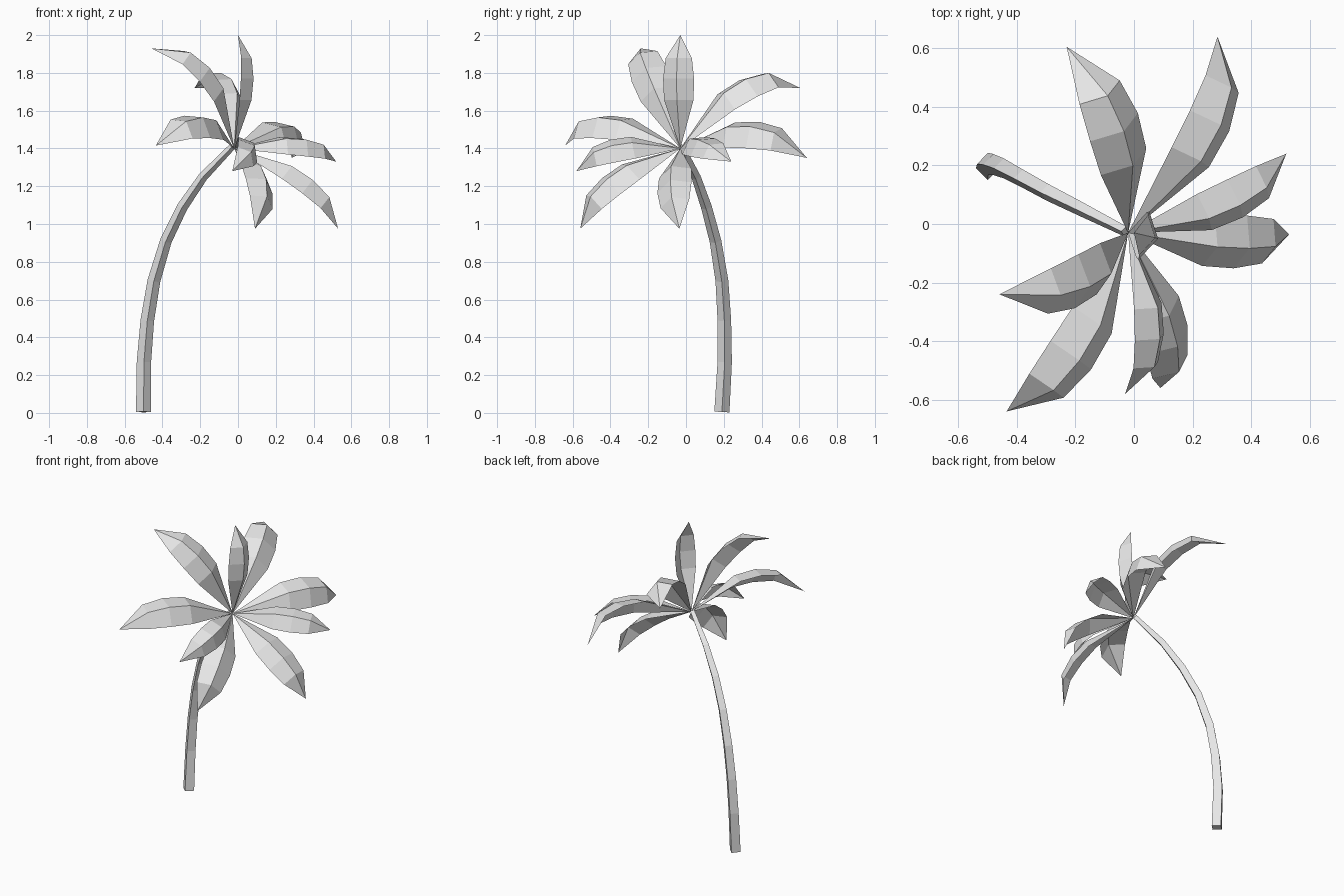
import bpy
import bmesh
from mathutils import Vector

if "Cube" in bpy.data.objects:
    bpy.data.objects.remove(bpy.data.objects["Cube"])

grey = bpy.data.materials.new("light_grey")
grey.diffuse_color = (0.8, 0.8, 0.8, 1)
grey.use_nodes = True
grey.node_tree.nodes["Principled BSDF"].inputs["Base Color"].default_value = grey.diffuse_color


def make_object(name, bm):
    bmesh.ops.recalc_face_normals(bm, faces=bm.faces)
    mesh = bpy.data.meshes.new(name)
    bm.to_mesh(mesh)
    bm.free()
    mesh.materials.append(grey)
    obj = bpy.data.objects.new(name, mesh)
    bpy.context.collection.objects.link(obj)
    return obj


# Curved, tapering trunk with a four-sided section: x, y, z, radius
trunk_path = [
    (-0.50, 0.19, 0.005, 0.040), (-0.498, 0.205, 0.27, 0.038),
    (-0.48, 0.203, 0.49, 0.036), (-0.445, 0.19, 0.70, 0.034),
    (-0.382, 0.156, 0.91, 0.031), (-0.295, 0.108, 1.09, 0.029),
    (-0.185, 0.053, 1.25, 0.025), (-0.03, -0.025, 1.41, 0.018),
]
points = [Vector(p[:3]) for p in trunk_path]
bm = bmesh.new()
rings = []
for i, p in enumerate(points):
    tangent = (points[min(i + 1, 7)] - points[max(i - 1, 0)]).normalized()
    side = Vector((0, 1, 0)).cross(tangent).normalized()
    other = tangent.cross(side)
    r = trunk_path[i][3]
    rings.append([bm.verts.new(p + d * r) for d in (side, other, -side, -other)])
for a, b in zip(rings, rings[1:]):
    for k in range(4):
        n = (k + 1) % 4
        bm.faces.new((a[k], a[n], b[n], b[k]))
bm.faces.new(rings[0])
bm.faces.new(rings[-1])
for v in rings[0]:
    v.co.z = max(v.co.z, 0)
make_object("trunk", bm)

# Leaf stations: place along the chord, arch, half width, edge drop
stations = [(0.43, 0.92, 0.133, 0.078), (0.62, 1.0, 0.140, 0.083),
            (0.80, 0.85, 0.118, 0.068)]
crown = Vector((-0.02, -0.03, 1.40))


def make_leaf(name, tip, arch, facing=None):
    """Folded leaf: a raised midrib with an edge sloping down on each side."""
    tip, arch = Vector(tip), Vector(arch)
    chord = tip - crown
    length = chord.length
    u = chord.normalized()
    arch = arch - u * arch.dot(u)
    up = Vector(facing) if facing else arch
    up = (up - u * up.dot(u)).normalized()
    side = u.cross(up)
    bm = bmesh.new()
    start, end = bm.verts.new(crown), bm.verts.new(tip)
    rows = []
    for t, bulge, half, drop in stations:
        rib = crown + chord * t + arch * bulge
        low = rib - up * drop * length
        rows.append([bm.verts.new(q) for q in
                     (low - side * half * length, rib, low + side * half * length)])
    for k in (0, 1):
        bm.faces.new((start, rows[0][k], rows[0][k + 1]))
        for a, b in zip(rows, rows[1:]):
            bm.faces.new((a[k], b[k], b[k + 1], a[k + 1]))
        bm.faces.new((rows[-1][k], end, rows[-1][k + 1]))
    make_object(name, bm)


# Tip position, arch vector and optional facing direction of each leaf
leaves = [
    ((-0.23, 0.605, 1.72), (0.125, -0.075, 0.155)),
    ((0.285, 0.64, 1.35), (0.127, -0.05, 0.147)),
    ((0.52, 0.24, 1.33), (0.045, -0.075, 0.09), (0.03, -0.055, 0.09)),
    ((0.53, -0.035, 0.975), (0.075, -0.05, 0.097)),
    ((0.09, -0.56, 0.975), (0.105, -0.08, 0.085)),
    ((-0.03, -0.58, 1.28), (0.115, -0.02, 0.09)),
    ((-0.435, -0.64, 1.415), (0.09, -0.06, 0.155)),
    ((-0.46, -0.24, 1.93), (0.15, -0.05, 0.09)),
    ((0.0, -0.03, 2.0), (0.09, -0.02, 0.0)),
]
for i, leaf in enumerate(leaves):
    make_leaf(f"leaf_{i + 1}", *leaf)
